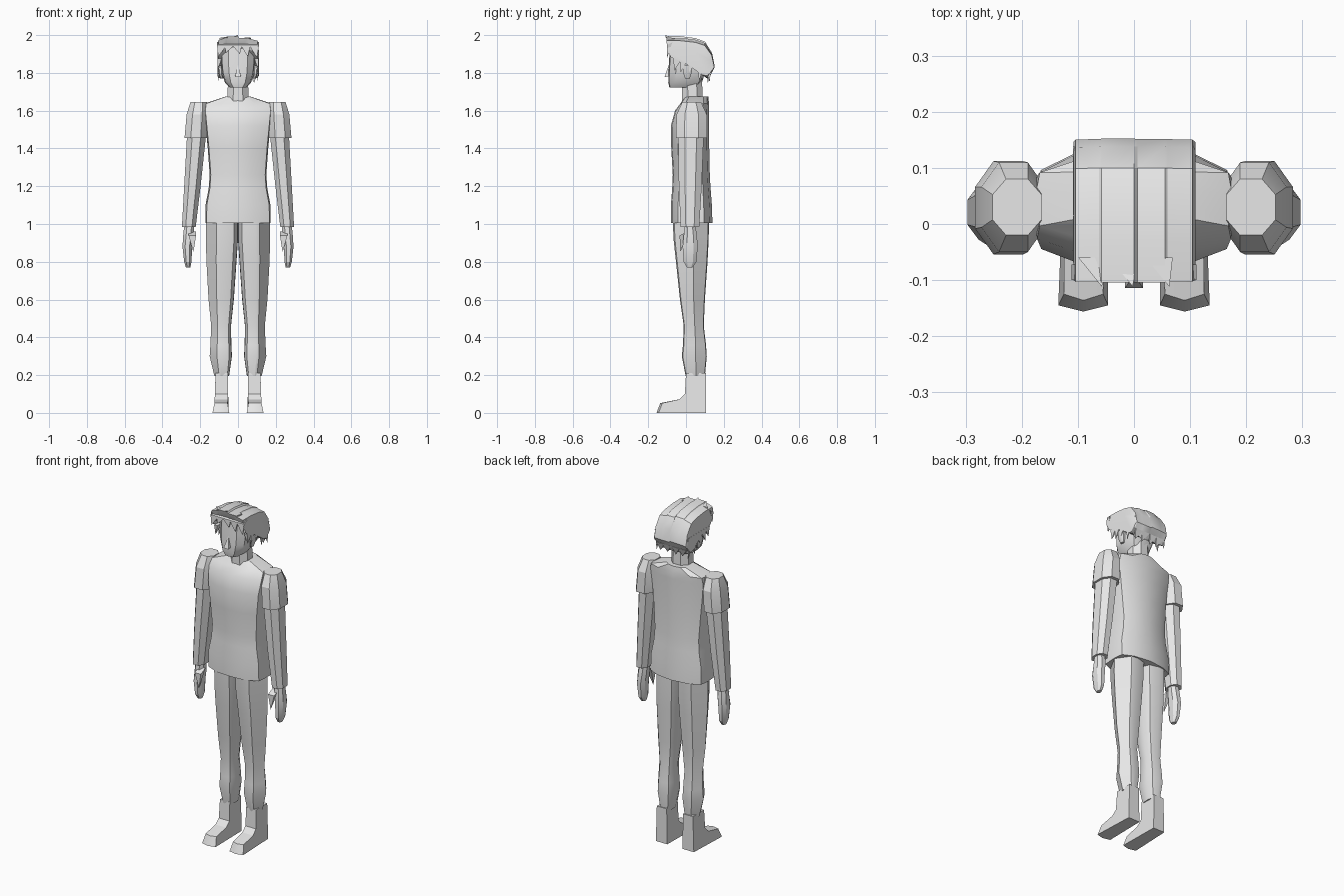
import bpy, bmesh, math
from mathutils import Vector

grey = bpy.data.materials.new("light grey")
grey.diffuse_color = (0.8, 0.8, 0.8, 1)


def finish(name, bm, mirror=False, angle=32):
    bmesh.ops.recalc_face_normals(bm, faces=bm.faces)
    me = bpy.data.meshes.new(name)
    bm.to_mesh(me)
    bm.free()
    me.materials.append(grey)
    ob = bpy.data.objects.new(name, me)
    bpy.context.collection.objects.link(ob)
    bpy.ops.object.select_all(action='DESELECT')
    ob.select_set(True)
    bpy.context.view_layer.objects.active = ob
    bpy.ops.object.shade_smooth_by_angle(angle=math.radians(angle))
    if mirror:
        ob.modifiers.new("Mirror", 'MIRROR').use_mirror_merge = False
    return ob


def skin(bm, rings):
    """Join rings of points with quads and cap both ends."""
    vs = [[bm.verts.new(p) for p in r] for r in rings]
    n = len(vs[0])
    for a, b in zip(vs, vs[1:]):
        for i in range(n):
            j = (i + 1) % n
            bm.faces.new((a[i], a[j], b[j], b[i]))
    bm.faces.new(vs[0][::-1])
    bm.faces.new(vs[-1])


def loft(name, profile, rings, **kw):
    """Each ring is z, x low, x high, y low, y high; the profile spans -1 to 1."""
    bm = bmesh.new()
    skin(bm, [[((a + b) / 2 + px * (b - a) / 2, (c + d) / 2 + py * (d - c) / 2, z)
               for px, py in profile] for z, a, b, c, d in rings])
    return finish(name, bm, **kw)


def lock(bm, root, tip, wide, thick):
    """Tapered tuft: a quad root narrowing to a point."""
    r, t = Vector(root), Vector(tip)
    w, k = Vector(wide), Vector(thick)
    q = [bm.verts.new(p) for p in (r - w - k, r + w - k, r + w + k, r - w + k)]
    v = bm.verts.new(t)
    bm.faces.new(q)
    for i in range(4):
        bm.faces.new((q[i], q[(i + 1) % 4], v))


def both(half):
    """Mirror a half outline running front to back across x."""
    return half + [(-x, y) for x, y in reversed(half) if x > 0]


OCT = [(-.45, -1), (.45, -1), (1, -.45), (1, .45), (.45, 1), (-.45, 1), (-1, .45), (-1, -.45)]

# Shirt body
loft("shirt", both([(0, -1), (.5, -.95), (.96, -.65), (1, .1), (.96, .6), (.6, .88), (0, 1)]), [
    (1.005, -.173, .173, -.08, .14), (1.10, -.172, .172, -.08, .137),
    (1.19, -.155, .155, -.073, .13), (1.26, -.15, .15, -.07, .126),
    (1.40, -.16, .16, -.078, .123), (1.52, -.172, .172, -.08, .122),
    (1.60, -.18, .18, -.058, .122), (1.638, -.175, .175, -.03, .122),
    (1.675, -.065, .065, -.005, .118)])

# Sleeves, forearms and hands
loft("sleeve", OCT, [
    (1.455, .165, .283, -.054, .112), (1.58, .158, .272, -.05, .11),
    (1.645, .165, .252, -.02, .08)], mirror=True, angle=20)
loft("forearm", OCT, [
    (.983, .224, .297, -.028, .07), (1.20, .198, .285, -.038, .083),
    (1.50, .166, .268, -.042, .095)], mirror=True, angle=20)
loft("hand", OCT, [
    (.77, .252, .276, .005, .035), (.80, .246, .285, -.012, .055),
    (.88, .243, .294, -.018, .062), (.94, .234, .29, -.012, .058),
    (.99, .232, .285, -.008, .05)], mirror=True, angle=25)
bm = bmesh.new()
lock(bm, (.242, -.012, .95), (.236, -.03, .85), (.02, 0, 0), (0, .022, .01))
finish("thumb", bm, mirror=True)

# Trouser legs
loft("trouser_leg", [(-.98, -.35), (-.75, -.85), (.1, -1), (.35, -.92), (1, .1),
                     (.35, .95), (-.1, 1), (-.75, .85), (-1, .35)], [
    (.195, .047, .125, -.002, .1), (.30, .032, .15, -.022, .11),
    (.36, .035, .146, -.016, .106), (.46, .037, .142, -.012, .094),
    (.60, .022, .156, -.032, .10), (.80, .008, .167, -.053, .114),
    (.92, .0, .17, -.066, .12), (1.03, .0, .168, -.07, .122)], mirror=True)

# Feet: side outline swept across x, each point holds y, z and x limits
bm = bmesh.new()
outline = [(.105, 0, .05, .125), (.105, .21, .054, .119), (.0, .21, .054, .119),
           (-.006, .10, .053, .122), (-.035, .072, .053, .124), (-.125, .052, .055, .125),
           (-.145, 0, .046, .135)]
low = [bm.verts.new((a, y, z)) for y, z, a, b in outline]
mid = [bm.verts.new(((a + b) / 2, y - (.011 if y < -.1 else 0), z)) for y, z, a, b in outline]
high = [bm.verts.new((b, y, z)) for y, z, a, b in outline]
for a, b in ((low, mid), (mid, high)):
    for i in range(len(a)):
        j = (i + 1) % len(a)
        bm.faces.new((a[i], a[j], b[j], b[i]))
bm.faces.new(low)
bm.faces.new(high[::-1])
finish("foot", bm, mirror=True)

# Neck and head
loft("neck", OCT, [(1.63, -.058, .058, -.02, .088), (1.78, -.052, .052, -.02, .085)])
loft("head", both([(0, -1), (.55, -.95), (.92, -.6), (1, .2), (.8, .8), (0, 1)]), [
    (1.722, -.045, .045, -.088, .07), (1.75, -.07, .07, -.094, .085),
    (1.80, -.086, .086, -.093, .10), (1.86, -.092, .092, -.09, .115),
    (1.94, -.09, .09, -.085, .105)])
bm = bmesh.new()
lock(bm, (0, -.088, 1.782), (0, -.09, 1.845), (.016, 0, 0), (0, .026, .004))
finish("nose", bm)
loft("ear", OCT, [(1.77, .08, .094, -.005, .02), (1.80, .082, .104, -.015, .03),
                  (1.84, .082, .108, -.015, .035)], mirror=True)

# Hair cap: arcs running front to back, one per column across x
bm = bmesh.new()
arc = [(-.082, 1.925), (-.104, 1.988), (-.03, 1.988), (.05, 1.978), (.10, 1.96),
       (.138, 1.90), (.152, 1.83), (.118, 1.765)]
columns = [(-.108, .62, -.01), (-.104, .90, 0), (-.062, .97, .004), (-.058, 1, .004),
           (0, 1, .006), (.006, .985, 0), (.055, .985, 0), (.06, .95, 0),
           (.104, .88, 0), (.110, .60, -.01)]
rings = []
for x, s, dz in columns:
    rings.append([(x, y * (.9 + .1 * s), 1.84 + (z - 1.84) * s + dz) for y, z in arc]
                 + [(x, .085, 1.79), (x, -.01, 1.855)])
skin(bm, rings)
finish("hair_cap", bm, angle=25)

# Fringe, side and nape locks
bm = bmesh.new()
for x, tx, z in ((-.085, -.105, 1.885), (-.045, -.065, 1.905), (-.005, .01, 1.90),
                 (.04, .052, 1.885), (.085, .10, 1.88)):
    lock(bm, (x, -.086, 1.955), (tx, -.10, z), (.026, 0, 0), (0, .014, .008))
for x, z in ((-.075, 1.992), (-.02, 2.0), (.045, 1.988)):
    lock(bm, (x, -.06, 1.972), (x + .018, -.112, z), (.024, 0, 0), (0, 0, .013))
for s in (-1, 1):
    for y, ty, z in ((-.045, -.06, 1.815), (-.01, -.03, 1.80), (.04, .015, 1.80),
                     (.08, .07, 1.755), (.115, .125, 1.75)):
        lock(bm, (s * .098, y, 1.875), (s * .106, ty, z), (0, .024, 0), (s * .011, 0, 0))
for x in (-.07, -.025, .03, .075):
    lock(bm, (x, .122, 1.80), (x + .012, .115, 1.748), (.026, 0, 0), (0, .014, 0))
finish("hair_locks", bm)
